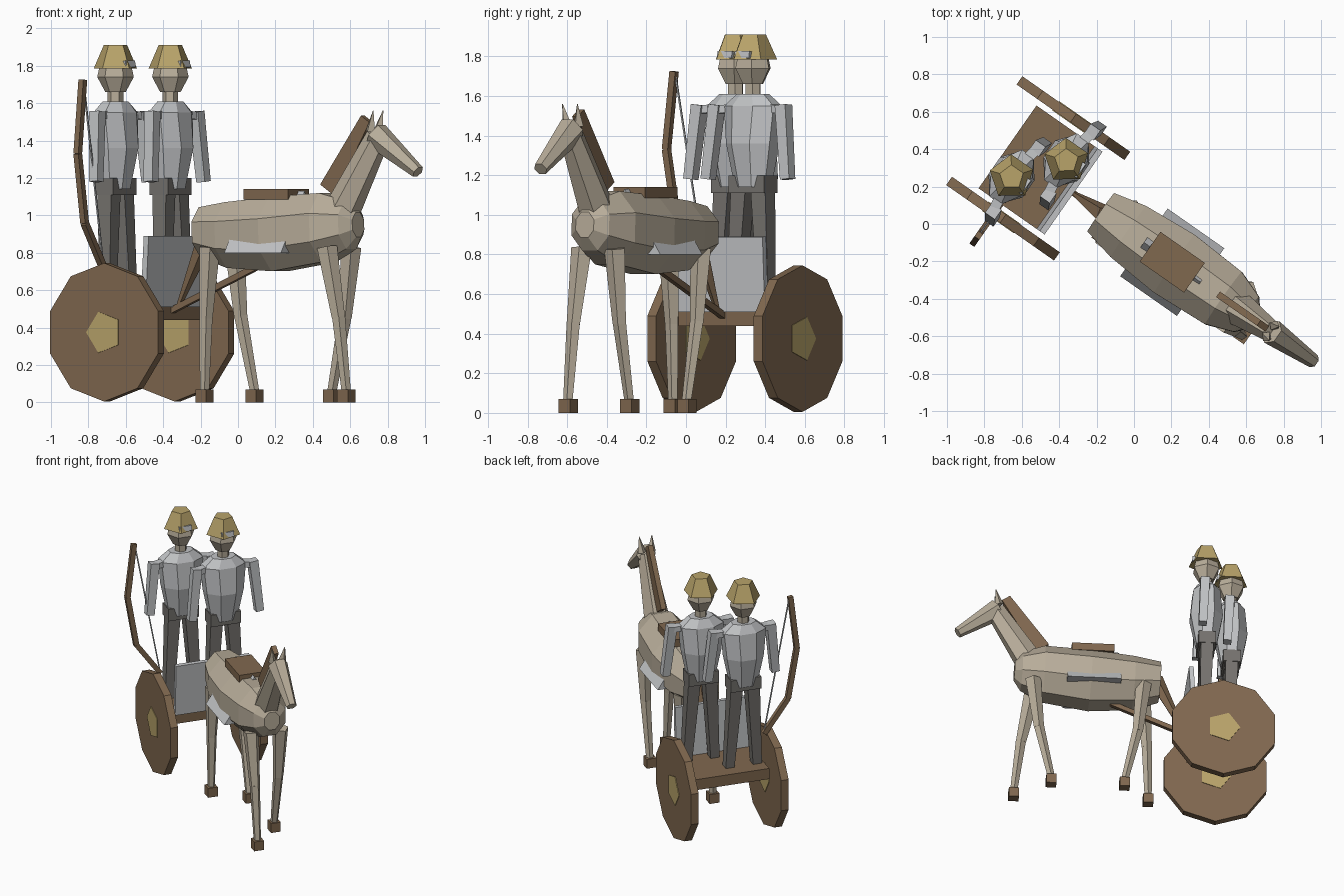
import bpy, math
from mathutils import Vector, Matrix

if "Cube" in bpy.data.objects:
    bpy.data.objects.remove(bpy.data.objects["Cube"])

# Everything is laid out as (forward, left, up), then turned into place
PLACE = Matrix.Translation((-0.029, -0.041, 0)) @ Matrix.Rotation(math.radians(-35), 4, 'Z')
R2 = math.sqrt(2)


def material(name, hexcode):
    def lin(c):
        return c / 12.92 if c <= 0.04045 else ((c + 0.055) / 1.055) ** 2.4
    m = bpy.data.materials.new(name)
    rgb = [lin(int(hexcode[i:i + 2], 16) / 255) for i in (0, 2, 4)]
    m.diffuse_color = (*rgb, 1)
    m.use_nodes = True
    m.node_tree.nodes["Principled BSDF"].inputs["Base Color"].default_value = m.diffuse_color
    return m


WOOD = material("brown_wood", "80684F")
HIDE = material("beige_hide", "B8AD9A")
GOLD = material("dull_gold", "B8A36A")
CLOTH = material("pale_grey", "C2C4C6")
DARK = material("dark_grey", "75726E")


def tube(name, mat, secs, n=6, phase=0.0):
    """Capped loft through sections (f, s, z, half_side, half_depth)."""
    cs = [Vector(s[:3]) for s in secs]
    axis = (cs[-1] - cs[0]).normalized()
    ref = Vector((1, 0, 0)) if abs(axis.y) > 0.9 else Vector((0, 1, 0))
    a = (ref - axis * ref.dot(axis)).normalized()
    b = axis.cross(a)
    verts, faces = [], []
    for c, s in zip(cs, secs):
        ra, rb = s[3], s[4] if len(s) > 4 else s[3]
        for i in range(n):
            t = math.radians(phase) + math.tau * i / n
            verts.append(PLACE @ (c + a * ra * math.cos(t) + b * rb * math.sin(t)))
    for k in range(len(secs) - 1):
        for i in range(n):
            j = (i + 1) % n
            faces.append((k * n + i, k * n + j, (k + 1) * n + j, (k + 1) * n + i))
    faces.append(tuple(reversed(range(n))))
    faces.append(tuple(range((len(secs) - 1) * n, len(secs) * n)))
    me = bpy.data.meshes.new(name)
    me.from_pydata(verts, [], faces)
    me.materials.append(mat)
    me.update()
    ob = bpy.data.objects.new(name, me)
    bpy.context.collection.objects.link(ob)
    return ob


def bar(name, mat, p, q, side, depth, side2=None, depth2=None):
    """Square-section bar from p to q, given half sizes."""
    return tube(name, mat, [(*p, side * R2, depth * R2),
                            (*q, (side2 or side) * R2, (depth2 or depth) * R2)], 4, 45)


# Chariot: wheels with five-sided hubs, floor, front panel, pole
for label, s in (("left", 0.328), ("right", -0.328)):
    tube(label + "_wheel", WOOD, [(-0.59, s - 0.027, 0.375, 0.37), (-0.59, s + 0.027, 0.375, 0.37)], 10, 90)
    tube(label + "_hub", GOLD, [(-0.59, s - 0.031, 0.375, 0.115), (-0.59, s + 0.031, 0.375, 0.115)], 5, 180)
bar("chariot_floor", WOOD, (-0.59, 0, 0.44), (-0.59, 0, 0.52), 0.30 - 0.03, 0.20)
bar("front_panel", CLOTH, (-0.395, 0, 0.51), (-0.375, 0, 0.89), 0.27, 0.016)
bar("pole", WOOD, (-0.40, 0, 0.49), (0.17, 0, 0.73), 0.016, 0.016)

# Horse body, neck, head, mane, ears, tail
tube("horse_body", HIDE, [
    (-0.18, 0, 0.91, 0.135, 0.145), (0.0, 0, 0.895, 0.18, 0.19), (0.30, 0, 0.90, 0.205, 0.215),
    (0.62, 0, 0.935, 0.185, 0.20), (0.77, 0, 0.95, 0.125, 0.14), (0.82, 0, 0.95, 0.06, 0.07)], 8, 22.5)
tube("horse_neck", HIDE, [(0.70, 0, 1.0, 0.095, 0.10), (0.95, 0, 1.42, 0.055, 0.07)], 6)
tube("horse_head", HIDE, [(0.935, 0, 1.43, 0.07, 0.075), (1.21, 0, 1.232, 0.038, 0.036)], 6)
bar("mane", WOOD, (0.63, 0, 1.135), (0.878, 0, 1.515), 0.018, 0.055, 0.018, 0.033)
tube("tail", WOOD, [(-0.15, 0, 0.93, 0.055), (-0.35, 0, 0.52, 0.014)], 5)
for label, k in (("left", 1), ("right", -1)):
    tube(label + "_ear", HIDE, [(0.925, 0.035 * k, 1.45, 0.03), (0.95, 0.046 * k, 1.56, 0.002)], 4)

# Saddle on a three-cornered girth that shows at the flanks
bar("saddle", WOOD, (0.285, 0, 1.085), (0.285, 0, 1.14), 0.097, 0.145)
tube("girth", CLOTH, [(0.10, 0, 0.91, 0.255, 0.22), (0.47, 0, 0.91, 0.255, 0.22)], 3, 90)

# Horse legs in stride: hip, knee and hoof positions along the body
LEGS = (("back_right", -1, -0.075, -0.10, -0.11), ("back_left", 1, -0.06, -0.02, 0.07),
        ("front_right", -1, 0.69, 0.765, 0.815), ("front_left", 1, 0.70, 0.66, 0.575))
for label, k, hip, knee, hoof in LEGS:
    s = 0.105 * k
    tube(label + "_upper_leg", HIDE, [(hip, s, 0.83, 0.057), (knee, s, 0.45, 0.037)], 5)
    tube(label + "_lower_leg", HIDE, [(knee, s, 0.46, 0.037), (hoof, s, 0.06, 0.026)], 5)
    bar(label + "_hoof", WOOD, (hoof, s, 0.0), (hoof, s, 0.07), 0.035, 0.035)


# Riders
def rider(label, f, s):
    def up(*rows):
        return [(f, s, *r) for r in rows]
    tube(label + "_torso", CLOTH, up((1.14, 0.10, 0.075), (1.36, 0.145, 0.12),
                                     (1.55, 0.165, 0.10), (1.61, 0.09, 0.065)), 8, 22.5)
    bar(label + "_hips", DARK, (f, s, 1.11), (f, s, 1.20), 0.11, 0.06)
    tube(label + "_neck", HIDE, up((1.58, 0.042), (1.69, 0.042)), 6)
    tube(label + "_head", HIDE, up((1.66, 0.055), (1.74, 0.098), (1.80, 0.085)), 6)
    tube(label + "_helmet", GOLD, up((1.785, 0.122), (1.91, 0.066)), 5, 180)
    bar(label + "_visor", CLOTH, (f + 0.085, s, 1.79), (f + 0.08, s, 1.825), 0.045, 0.016)
    for side, k in (("left", 1), ("right", -1)):
        bar(f"{label}_{side}_arm", CLOTH, (f + 0.045, s + 0.245 * k, 1.18), (f + 0.025, s + 0.205 * k, 1.555),
            0.028, 0.028, 0.032, 0.032)
        bar(f"{label}_{side}_shoulder", CLOTH, (f + 0.01, s + 0.11 * k, 1.54), (f + 0.025, s + 0.21 * k, 1.53),
            0.028, 0.02)
        bar(f"{label}_{side}_leg", DARK, (f + 0.02, s + 0.10 * k, 0.52), (f, s + 0.06 * k, 1.15),
            0.032, 0.032, 0.045, 0.045)


rider("right_rider", -0.68, -0.12)
rider("left_rider", -0.49, 0.12)

# Bow in straight limbs, with its string
BOW = ((-0.284, 0.72), (-0.458, 0.96), (-0.522, 1.33), (-0.475, 1.725))
for i, ((s0, z0), (s1, z1)) in enumerate(zip(BOW, BOW[1:])):
    bar(f"bow_limb_{i + 1}", WOOD, (-0.645, s0, z0), (-0.645, s1, z1), 0.018, 0.016)
bar("bow_string", CLOTH, (-0.645, -0.284, 0.73), (-0.645, -0.467, 1.71), 0.004, 0.004)
